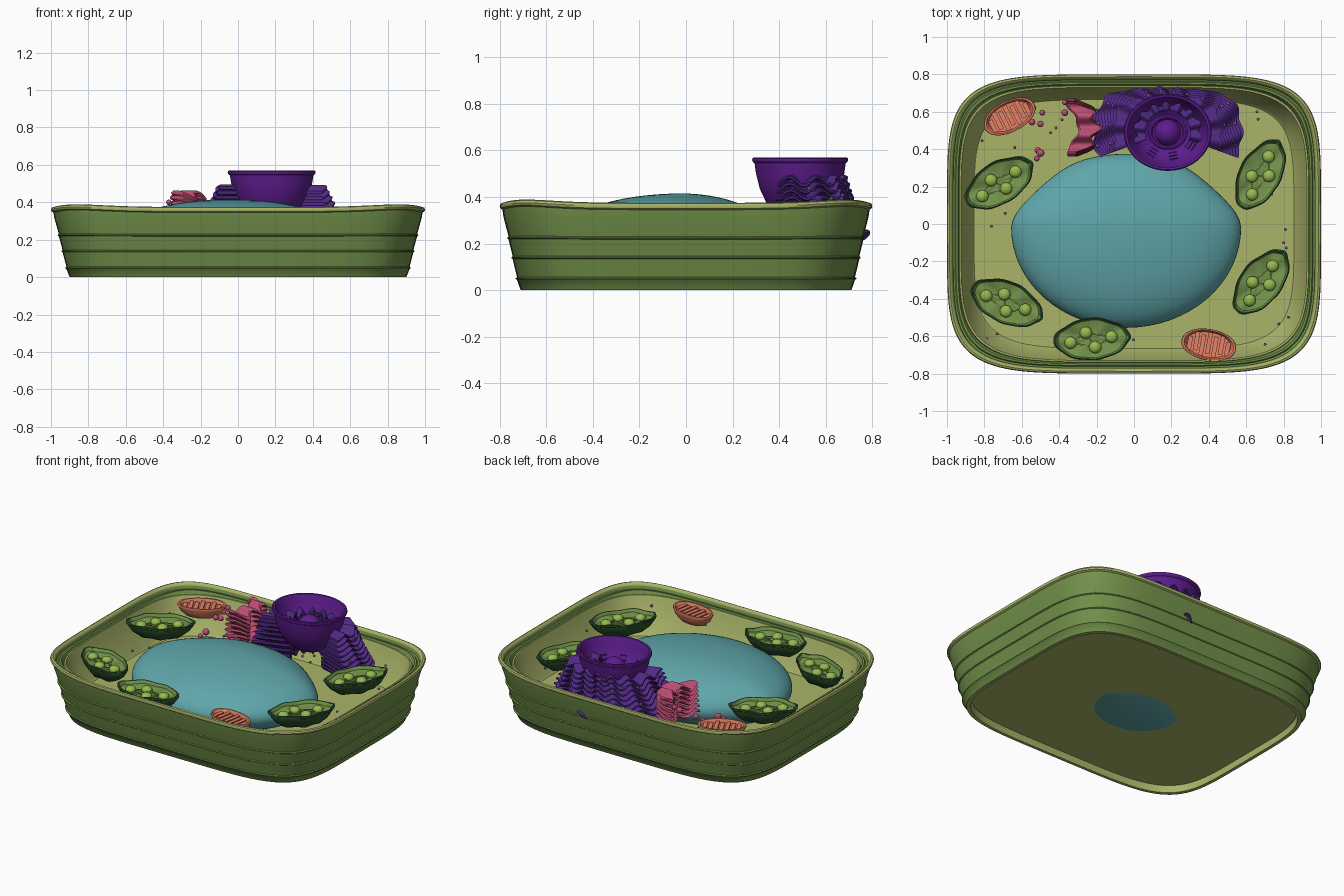
import bpy, bmesh, random
from math import sin, cos, pi, radians, exp, copysign
from mathutils import Matrix, Vector

if "Cube" in bpy.data.objects:
    bpy.data.objects.remove(bpy.data.objects["Cube"])
random.seed(4)


def material(name, rgb):
    m = bpy.data.materials.new(name)
    m.use_nodes = True
    m.diffuse_color = (*rgb, 1)
    m.node_tree.nodes["Principled BSDF"].inputs["Base Color"].default_value = (*rgb, 1)
    return m


GREEN = material("leaf green", (.17, .29, .07))
KHAKI = material("khaki", (.40, .46, .14))
TEAL = material("teal", (.115, .38, .40))
VIOLET = material("violet", (.11, .012, .27))
INDIGO = material("indigo", (.08, .022, .23))
LILAC = material("lilac", (.30, .14, .42))
PINK = material("rose pink", (.50, .075, .17))
ORANGE = material("salmon orange", (.78, .22, .13))
DARK = material("dark green", (.025, .085, .025))
LIME = material("lime", (.30, .49, .08))


def finish(bm, name, mats, matrix=Matrix()):
    bmesh.ops.recalc_face_normals(bm, faces=bm.faces)
    mesh = bpy.data.meshes.new(name)
    bm.to_mesh(mesh)
    bm.free()
    ob = bpy.data.objects.new(name, mesh)
    for m in mats:
        mesh.materials.append(m)
    bpy.context.collection.objects.link(ob)
    ob.matrix_world = matrix
    bpy.ops.object.select_all(action='DESELECT')
    ob.select_set(True)
    bpy.context.view_layer.objects.active = ob
    bpy.ops.object.shade_smooth_by_angle(angle=radians(40))
    return ob


def loft(name, rings, mats, bands=None, loop=False, matrix=Matrix()):
    """Skin closed rings; bands gives the material slot of each strip."""
    bm = bmesh.new()
    rows = [[bm.verts.new(p) for p in ring] for ring in rings]
    n = len(rows[0])
    count = len(rows) if loop else len(rows) - 1
    for k in range(count):
        a, b = rows[k], rows[(k + 1) % len(rows)]
        for i in range(n):
            f = bm.faces.new((a[i], a[(i + 1) % n], b[(i + 1) % n], b[i]))
            f.material_index = bands[k] if bands else 0
    if not loop:
        bm.faces.new(rows[0]).material_index = bands[0] if bands else 0
        bm.faces.new(rows[-1]).material_index = bands[-1] if bands else 0
    return finish(bm, name, mats, matrix)


def outline(a, b, z, power=2, n=96, wave=0, center=(0, 0)):
    """Superellipse ring with an optional lift at its corners."""
    pts = []
    for i in range(n):
        t = 2 * pi * i / n
        c, s = cos(t), sin(t)
        pts.append((center[0] + a * copysign(abs(c) ** (2 / power), c),
                    center[1] + b * copysign(abs(s) ** (2 / power), s),
                    z - wave * cos(4 * t)))
    return pts


def balls(name, items, mat, squash=1, matrix=Matrix(), seg=16):
    bm = bmesh.new()
    for p, r in items:
        bmesh.ops.create_uvsphere(bm, u_segments=seg, v_segments=seg // 2, radius=r,
                                  matrix=Matrix.Translation(p) @ Matrix.Diagonal((1, 1, squash, 1)))
    return finish(bm, name, [mat], matrix)


def bars(name, items, mat, matrix=Matrix()):
    """Boxes given as (centre, size, turn about z)."""
    bm = bmesh.new()
    for p, size, turn in items:
        bmesh.ops.create_cube(bm, size=1, matrix=Matrix.Translation(p)
                              @ Matrix.Rotation(turn, 4, 'Z') @ Matrix.Diagonal((*size, 1)))
    return finish(bm, name, [mat], matrix)


# Outer wall: finely ridged side, rolled rim and stepped lining
profile = [(.10, 0)]
for z in (.05, .14, .225):
    inset = .093 - .23 * z
    profile += [(inset + .001, z - .006), (inset - .005, z - .002), (inset - .005, z + .002), (inset + .001, z + .006)]
side = len(profile)
profile += [(.018, .32), (.013, .352), (.003, .358), (0, .368), (.004, .378), (.014, .382), (.024, .376), (.029, .365)]
rim_end = len(profile)
profile += [(.033, .345), (.042, .342), (.048, .35), (.058, .35), (.066, .335)]
lining_end = len(profile)
profile += [(.12, .06), (.122, 0)]
rings = [outline(1 - d, .8 - d * .9, z, 5, 128, .007 * min(1, z / .35) ** 4) for d, z in profile]
bands = [1 if side < k < rim_end - 1 or k >= lining_end - 1 else 0 for k in range(len(profile))]
loft("cell_wall", rings, [GREEN, KHAKI], bands, loop=True)

# Deep tray of cytoplasm with steep sides and a flat floor
tray = [(.121, .045), (.115, .07), (.062, .325), (.066, .338), (.075, .338),
        (.082, .32), (.135, .115), (.145, .105), (.5, .105)]
loft("cytoplasm", [outline(1 - d, .8 - d * .93, z, 4.8, 128) for d, z in tray], [KHAKI])

# Large central vacuole: narrower at the back, fuller at the front
bm = bmesh.new()
bmesh.ops.create_uvsphere(bm, u_segments=64, v_segments=32, radius=1)
for v in bm.verts:
    x, y, z = v.co
    if y > 0:
        x *= 1 - .8 * y * y * (1 - y)
    v.co = (-.042 + .615 * x, -.02 + y * (.395 if y > 0 else .535), .22 + .195 * z)
finish(bm, "vacuole", [TEAL])

# Nucleus: lipped bowl with a smooth hollow
NUC = (.18, .49)
bowl = [(.2, .30), (.45, .32), (.68, .365), (.84, .435), (.92, .50), (.95, .545), (.985, .55),
        (1, .558), (.995, .566), (.97, .57), (.92, .568), (.89, .555), (.85, .525),
        (.76, .475), (.62, .435), (.45, .412), (.41, .418), (.37, .416), (.34, .405), (.1, .40)]
loft("nucleus", [outline(.235 * s, .206 * s, z, 2, 64, center=NUC) for s, z in bowl], [VIOLET])
balls("nucleolus", [((*NUC, .45), .07)], VIOLET, seg=32)
pores = []
for k in range(8):
    t = 2 * pi * k / 8 + .2
    for r in (.125, .145, .165):
        pores.append(((NUC[0] + r * cos(t), NUC[1] + .88 * r * sin(t), .424 + (r - .125) * 1.1),
                      (.005, .045, .008), t))
bars("nuclear_pores", pores, INDIGO)

# Folded membrane sheets stacked around the nucleus, stepping inwards as they rise
studs = []
for k in range(9):
    rings = []
    steps = 120
    for i in range(steps + 1):
        t = radians(-20 + 220 * i / steps)
        c, s = cos(t), sin(t)
        base = (abs(c / .385) ** 2.6 + abs(s / .258) ** 2.6) ** (-1 / 2.6)
        r = base * (1.03 - .034 * k) + .010 * cos(17 * t + k * .5)
        if k == 0:
            r += .035 * exp(-((t - 1.38) / .10) ** 2)
        z = .235 + .029 * k + .018 * cos(14 * t + k * .3)
        h = .009
        section = [(.12, h), (r - .012, h), (r, .004), (r, -.004), (r - .012, -h), (.12, -h)]
        rings.append([(NUC[0] + q * c, NUC[1] + q * s, z + dz) for q, dz in section])
        if i % 10 == 5 and k % 2 and random.random() < .7:
            studs.append((Vector(rings[-1][1]), .011))
    loft("membrane_fold_%d" % (k + 1), rings, [INDIGO])
balls("membrane_studs", studs, LILAC, seg=8)

# Crescent stack of wavy pink sacs
for k in range(7):
    rings = []
    for i in range(49):
        u = -1 + i / 24
        y = .515 + u * (.155 - .004 * k)
        mid = -.33 + .085 * cos(1.5 * u) + .012 * cos(9 * u + .5)
        w = (.055 + .012 * cos(9 * u)) * (1 - abs(u) ** 8 * .4)
        z = .262 + .030 * k + .016 * cos(8 * u + .4 * k)
        h = .010
        section = [(-w, 0), (-w + .012, h), (w - .012, h), (w, 0), (w - .012, -h), (-w + .012, -h)]
        rings.append([(mid + dx, y, z + dz - 4 * dx * dx) for dx, dz in section])
    loft("golgi_sac_%d" % (k + 1), rings, [PINK])

# Vesicles beside the sacs
spots = [(-.37, .65, .40), (-.37, .595, .36), (-.49, .595, .35), (-.545, .545, .29), (-.50, .535, .30),
         (-.515, .395, .26), (-.50, .38, .27), (-.52, .35, .25), (-.54, .62, .30)]
balls("vesicles", [(p, .014 + .007 * random.random()) for p in spots], PINK)


def leaf(length, width, z):
    pts = outline(length, width, z, 1.8, 72)
    out = []
    for i, p in enumerate(pts):
        t = 2 * pi * i / 72
        g = 1 + .015 * cos(9 * t + .7) + .012 * sin(5 * t)
        out.append((p[0] * g, p[1] * g, p[2] + .004 * cos(6 * t)))
    return out


# Chloroplasts: dark leaf-shaped hulls with linked discs inside
shell = [(.3, -.10), (.62, -.085), (.85, -.05), (.95, -.02), (.96, -.01), (1, -.006), (1, .004),
         (.96, .008), (.92, .004), (.88, -.014), (.6, -.024), (.2, -.027)]
bands = [0 if k < 8 else 1 for k in range(len(shell) - 1)]
discs = [(-.115, -.012), (-.03, .035), (.015, -.045), (.105, .005)]
places = [(-.72, .22, 32), (-.68, -.42, -24), (-.225, -.615, 4), (.68, -.31, 52), (.675, .265, 62)]
for n, (x, y, turn) in enumerate(places, 1):
    mw = Matrix.Translation((x, y, .338)) @ Matrix.Rotation(radians(turn), 4, 'Z')
    loft("chloroplast_%d" % n, [leaf(.208 * s, .114 * s, z) for s, z in shell],
         [DARK, GREEN], bands, matrix=mw)
    balls("chloroplast_discs_%d" % n, [((a, b, -.016), .033) for a, b in discs], LIME, .7, mw)
    links = []
    for i, j in ((0, 1), (0, 2), (1, 2), (1, 3), (2, 3)):
        a, b = Vector(discs[i]), Vector(discs[j])
        d, m = b - a, (a + b) / 2
        links.append(((m.x, m.y, -.021), (d.length, .008, .012), -Vector((1, 0)).angle_signed(d)))
    bars("chloroplast_links_%d" % n, links, GREEN, mw)

# Mitochondria: orange hulls with cross ridges
hull = [(.3, -.08), (.65, -.065), (.88, -.035), (.97, -.008), (1, 0), (.98, .008), (.90, .008),
        (.85, -.002), (.8, -.016), (.2, -.018)]
for n, (x, y, z, turn) in enumerate([(-.665, .575, .33, 27), (.40, -.645, .335, -10)], 1):
    mw = Matrix.Translation((x, y, z)) @ Matrix.Rotation(radians(turn), 4, 'Z')
    loft("mitochondrion_%d" % n, [outline(.148 * s, .083 * s, h, 2.1, 48) for s, h in hull], [ORANGE], matrix=mw)
    ridges = []
    for k in range(-3, 4):
        px = k * .034
        half = .066 * (1 - (px / .135) ** 2) ** .5
        ridges.append(((px, .008 * (-1) ** k, -.012), (.024, half * 1.75, .016), 0))
    bars("mitochondrion_ridges_%d" % n, ridges, ORANGE, mw)

# Tiny grains drifting between the larger parts
grains = []
while len(grains) < 40:
    x, y = random.uniform(-.83, .83), random.uniform(-.66, .66)
    if (x / .66) ** 2 + ((y + .08) / .5) ** 2 > 1.1:
        grains.append(((x, y, random.uniform(.2, .3)), .008))
balls("ribosomes", grains, LILAC, seg=8)
